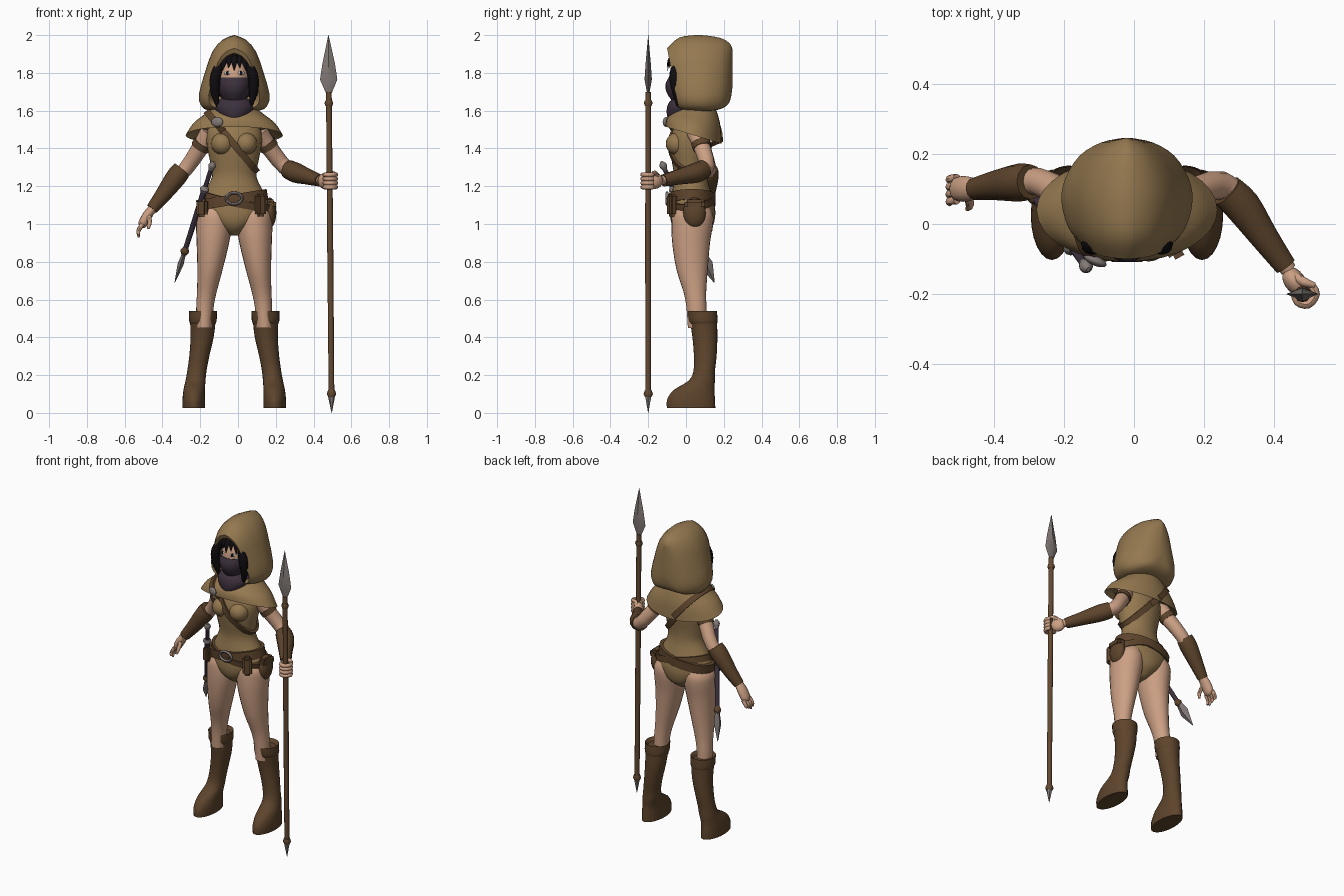
import bpy, bmesh, math
from math import sin, cos, pi
from mathutils import Vector, Matrix
from mathutils.bvhtree import BVHTree

cube = bpy.data.objects.get("Cube")
if cube:
    bpy.data.objects.remove(cube, do_unlink=True)

CX = -0.02  # body centre line
made = []


def material(name, r, g, b):
    m = bpy.data.materials.new(name)
    m.use_nodes = True
    m.diffuse_color = (r, g, b, 1)
    m.node_tree.nodes["Principled BSDF"].inputs["Base Color"].default_value = (r, g, b, 1)
    return m


CLOTH = material("tan cloth", .30, .19, .08)
SKIN = material("skin", .60, .35, .23)
LEATHER = material("brown leather", .11, .058, .025)
PURPLE = material("dark purple cloth", .045, .03, .046)
HAIR = material("black hair", .005, .004, .005)
METAL = material("grey metal", .22, .19, .18)
WOOD = material("wood", .125, .066, .03)
WHITE = material("eye white", .6, .55, .5)


def finish(name, bm, mat):
    bmesh.ops.recalc_face_normals(bm, faces=bm.faces)
    me = bpy.data.meshes.new(name)
    bm.to_mesh(me)
    bm.free()
    me.materials.append(mat)
    ob = bpy.data.objects.new(name, me)
    bpy.context.collection.objects.link(ob)
    made.append(ob)
    return ob


def smooth(rows, k):
    """Catmull-Rom interpolation of parameter rows."""
    out, n = [], len(rows)
    for i in range(n - 1):
        quad = zip(rows[max(i - 1, 0)], rows[i], rows[i + 1], rows[min(i + 2, n - 1)])
        quad = list(quad)
        for j in range(k):
            t = j / k
            out.append(tuple(b + .5 * t * (c - a + t * (2 * a - 5 * b + 4 * c - d
                       + t * (3 * (b - c) + d - a))) for a, b, c, d in quad))
    return out + [tuple(rows[-1])]


def skin(name, sections, mat, loop=False):
    """Bridge equal sections into a surface, capped unless it loops."""
    bm = bmesh.new()
    rings = [[bm.verts.new(p) for p in s] for s in sections]
    n = len(rings[0])
    for a, b in zip(rings, rings[1:] + (rings[:1] if loop else [])):
        for i in range(n):
            j = (i + 1) % n
            bm.faces.new((a[i], a[j], b[j], b[i]))
    if not loop:
        bm.faces.new(rings[0])
        bm.faces.new(rings[-1])
    return finish(name, bm, mat)


def stack(name, rows, mat, k=3, extra=(), n=24):
    """Horizontal ellipses: x, y, z, rx, ry, tilt."""
    rows = [tuple(r) + (0,) * (6 - len(r)) for r in rows]
    return skin(name, [[(x + rx * cos(2 * pi * i / n), y + ry * sin(2 * pi * i / n),
                         z + tilt * sin(2 * pi * i / n)) for i in range(n)]
                       for x, y, z, rx, ry, tilt in smooth(rows, k) + list(extra)], mat)


def tube(name, path, mat, k=3, n=12, flat=1.0, ref=(0, 1, 0)):
    """Round or flattened limb along x, y, z, radius points."""
    rows = smooth(path, k)
    pts = [Vector(r[:3]) for r in rows]
    sections = []
    for i, p in enumerate(pts):
        t = (pts[min(i + 1, len(pts) - 1)] - pts[max(i - 1, 0)]).normalized()
        side = t.cross(Vector(ref)).normalized()
        up = side.cross(t)
        r = max(rows[i][3], .001)
        sections.append([p + r * (cos(2 * pi * j / n) * side + flat * sin(2 * pi * j / n) * up)
                         for j in range(n)])
    return skin(name, sections, mat)


def blob(name, loc, scale, mat, rz=0.0):
    bm = bmesh.new()
    m = Matrix.Translation(loc) @ Matrix.Rotation(rz, 4, 'Z') @ Matrix.Diagonal((*scale, 1))
    bmesh.ops.create_uvsphere(bm, u_segments=20, v_segments=12, radius=1, matrix=m)
    return finish(name, bm, mat)


def pouch(name, loc, size, rz):
    bm = bmesh.new()
    m = Matrix.Translation(loc) @ Matrix.Rotation(rz, 4, 'Z') @ Matrix.Diagonal((*size, 1))
    bmesh.ops.create_cube(bm, size=1, matrix=m)
    bmesh.ops.bevel(bm, geom=bm.edges[:], offset=.013, segments=2, affect='EDGES')
    return finish(name, bm, LEATHER)


def strap(name, centre, sx, sy, width, targets, thick=.009):
    """Leather band hugging the targets along a tilted plane."""
    trees = [BVHTree.FromPolygons([v.co for v in o.data.vertices],
                                  [p.vertices[:] for p in o.data.polygons]) for o in targets]
    c, across = Vector(centre), Vector((-sx, -sy, 1)).normalized() * width / 2
    sections = []
    for i in range(48):
        a = 2 * pi * i / 48
        u = Vector((cos(a), sin(a), sx * cos(a) + sy * sin(a))).normalized()
        hits = [t.ray_cast(c + u * .6, -u) for t in trees]
        p = c + u * (.6 - min([h[3] for h in hits if h[0]] or [.5]))
        lo, hi = p - u * .008, p + u * thick
        sections.append([lo - across, lo + across, hi + across, hi - across])
    return skin(name, sections, LEATHER, loop=True)


# Torso, shoulder mantle and scarf
torso = stack("leotard", [(CX, .03, .94, .025, .05), (CX, .035, .98, .09, .10),
    (CX, .035, 1.03, .155, .118), (CX, .035, 1.09, .187, .118), (CX, .03, 1.16, .16, .105),
    (CX, .025, 1.25, .118, .088), (CX, .02, 1.33, .128, .095), (CX, .02, 1.42, .145, .108),
    (CX, .025, 1.5, .14, .095), (CX, .03, 1.57, .07, .06)], CLOTH)
mantle = stack("shoulder_mantle", [(CX, .055, 1.63, .10, .09), (CX, .045, 1.59, .145, .12),
    (CX, .04, 1.535, .215, .143, -.02), (CX, .04, 1.47, .258, .148, -.045)], CLOTH,
    extra=[(CX, .04, 1.5, .21, .12, -.04)], n=32)
stack("neck", [(CX, .02, 1.52, .05, .05), (CX, .02, 1.7, .045, .045)], SKIN)
stack("scarf", [(CX, -.05, 1.53, .02, .03), (CX, -.02, 1.57, .075, .08),
    (CX, -.005, 1.62, .105, .095), (CX, .005, 1.655, .085, .085), (CX, .01, 1.67, .05, .05)], PURPLE)

# Head, mask and hair
blob("head", (CX, .01, 1.77), (.085, .1, .13), SKIN)
stack("face_mask", [(CX, .01, 1.62, .04, .055), (CX, .005, 1.66, .062, .085),
    (CX, 0, 1.70, .08, .104), (CX, 0, 1.74, .088, .108), (CX, .01, 1.775, .087, .103)], PURPLE)
blob("hair_cap", (CX, .045, 1.775), (.118, .1, .135), HAIR)
for i in range(7):
    d = (i - 3) * .025
    y = -.075 + abs(d) * .4
    tip = 1.825 - .014 * (i % 2)
    tube("hair_bang", [(CX + d * .6, y + .04, 1.895, .022), (CX + d, y - .012, 1.87, .018),
                       (CX + d * 1.25, y - .022, tip, .001)], HAIR, n=6, flat=.6)
for s in (-1, 1):
    tube("side_lock", [(CX + s * .06, -.04, 1.88, .02), (CX + s * .098, -.06, 1.79, .028),
                       (CX + s * .102, -.05, 1.70, .024), (CX + s * .085, -.04, 1.61, .004)], HAIR)
    blob("eye", (CX + s * .038, -.078, 1.80), (.019, .004, .011), WHITE, s * .45)
    blob("iris", (CX + s * .036, -.081, 1.80), (.009, .003, .011), HAIR, s * .45)

# Hood: pointed arches lofted front to back, y, half width, top, bottom, lean
ARCH = smooth([(0, 1), (.33, .94), (.62, .78), (.82, .52), (1, .22), (.94, .07), (.7, 0), (0, 0)], 2)
ARCH = ARCH + [(-x, h) for x, h in reversed(ARCH[1:-1])]
outer = smooth([(-.10, .135, 1.93, 1.615, .06), (-.04, .168, 1.985, 1.605, .04),
    (.05, .187, 2.0, 1.6, .02), (.13, .176, 1.995, 1.6, 0), (.195, .135, 1.98, 1.615, 0),
    (.232, .075, 1.955, 1.65, 0), (.245, .015, 1.93, 1.72, 0)], 3)
inner = [(.03, .11, 1.88, 1.64, 0), (-.09, .124, 1.905, 1.63, .06)]
skin("hood", [[(CX + x * w, y + lean * (1 - h), b + h * (t - b)) for x, h in ARCH]
              for y, w, t, b, lean in inner + outer], CLOTH)

# Legs, boots and chest, mirrored
thighs = []
for s in (-1, 1):
    blob("chest", (CX + s * .062, -.045, 1.425), (.06, .062, .06), CLOTH)
    thighs.append(stack("leg", [(CX + s * .16, .06, .45, .042, .05), (CX + s * .155, .055, .56, .046, .053),
        (CX + s * .145, .047, .64, .052, .06), (CX + s * .128, .032, .76, .067, .083),
        (CX + s * .113, .027, .9, .086, .1), (CX + s * .107, .033, 1.0, .095, .11),
        (CX + s * .105, .035, 1.06, .088, .105), (CX + s * .09, .035, 1.12, .05, .07)], SKIN))
    stack("boot", [(CX + s * .214, .027, .025, .06, .128), (CX + s * .214, .027, .07, .06, .127),
        (CX + s * .212, .042, .12, .057, .108), (CX + s * .205, .083, .17, .053, .07),
        (CX + s * .198, .096, .22, .051, .057), (CX + s * .185, .102, .3, .053, .06),
        (CX + s * .17, .1, .4, .061, .066), (CX + s * .166, .092, .49, .068, .072)], LEATHER)
    stack("boot_cuff", [(CX + s * .166, .094, .47, .066, .07), (CX + s * .166, .09, .49, .073, .077),
        (CX + s * .165, .086, .54, .074, .078)], LEATHER,
        extra=[(CX + s * .165, .086, .52, .055, .06, 0)])

# Lowered right arm with open hand
tube("right_upper_arm", [(-.15, .05, 1.49, .05), (-.19, .075, 1.42, .046), (-.27, .12, 1.3, .04),
                         (-.36, .115, 1.2, .036), (-.46, .1, 1.07, .024)], SKIN)
tube("right_bracer", [(-.295, .12, 1.29, .05), (-.33, .118, 1.245, .054), (-.40, .11, 1.15, .042),
                      (-.455, .1, 1.08, .032)], LEATHER)
tube("right_armband", [(-.185, .072, 1.43, .051), (-.203, .082, 1.402, .05)], LEATHER, k=1)
tube("right_palm", [(-.455, .1, 1.08, .022), (-.48, .1, 1.045, .026), (-.505, .1, 1.0, .024),
                    (-.515, .1, .985, .012)], SKIN, flat=1.4)
for i in range(4):
    y = .068 + i * .021
    drop = .012 * abs(i - 1)
    tube("right_finger", [(-.505, y, 1.0, .012), (-.527, y - .003, .965, .011),
                          (-.525, y - .012, .93 + drop, .006)], SKIN, n=8)
tube("right_thumb", [(-.475, .085, 1.05, .014), (-.468, .055, 1.01, .012),
                     (-.475, .043, .975, .007)], SKIN, n=8)

# Raised left arm gripping the spear
tube("left_upper_arm", [(.11, .05, 1.49, .05), (.155, .08, 1.42, .046), (.25, .11, 1.3, .041),
                        (.33, .03, 1.265, .038), (.44, -.13, 1.23, .024)], SKIN)
tube("left_bracer", [(.265, .095, 1.29, .05), (.31, .05, 1.27, .053), (.37, -.035, 1.25, .042),
                     (.432, -.12, 1.23, .032)], LEATHER)
tube("left_armband", [(.15, .078, 1.43, .051), (.168, .086, 1.402, .05)], LEATHER, k=1)
blob("left_palm", (.458, -.163, 1.228), (.03, .045, .042), SKIN, .6)
for i in range(4):
    z = 1.195 + i * .022
    arc = [(.488 + .03 * cos(a), -.2 + .03 * sin(a), z, .0125) for a in (.9 * pi, 1.25 * pi, 1.6 * pi, 2 * pi, 2.3 * pi)]
    tube("left_finger", arc, SKIN, n=8, ref=(0, 0, 1))
tube("left_thumb", [(.46, -.15, 1.25, .014), (.485, -.165, 1.27, .013), (.515, -.175, 1.268, .008)],
     SKIN, n=8, ref=(0, 0, 1))

# Spear
tube("spear_shaft", [(.495, -.2, .09, .015), (.488, -.2, .9, .016), (.481, -.2, 1.7, .015)], WOOD, k=1)
tube("spear_blade", [(.481, -.2, 1.69, .014), (.48, -.2, 1.765, .046), (.48, -.2, 1.85, .033),
                     (.479, -.2, 2.0, .001)], METAL, k=1, n=4, flat=.42)
tube("spear_collar", [(.481, -.2, 1.625, .018), (.481, -.2, 1.64, .023), (.481, -.2, 1.655, .018)], WOOD, k=1)
tube("spear_butt_collar", [(.495, -.2, .085, .018), (.495, -.2, .1, .025), (.495, -.2, .12, .018)], WOOD, k=1)
tube("spear_spike", [(.495, -.2, .09, .019), (.496, -.2, 0, .001)], METAL, k=1, n=6)

# Belts, chest strap, clasp and buckle
strap("chest_strap", (CX, .03, 1.42), -1.2, 0, .036, [torso, mantle])
strap("main_belt", (CX, .03, 1.13), .16, 0, .055, [torso] + thighs, .014)
strap("second_belt", (CX, .03, 1.125), -.2, .12, .038, [torso] + thighs, .011)
blob("strap_clasp", (-.11, -.105, 1.54), (.034, .014, .026), METAL, -.4)
ring = [(CX + .042 * cos(a), -.1, 1.135 + .03 * sin(a), .008) for a in [i * pi / 8 for i in range(17)]]
tube("belt_buckle", ring, METAL, k=1, n=8)

# Pouches
blob("large_pouch", (.168, .045, 1.06), (.035, .06, .08), LEATHER)
pouch("large_pouch_flap", (.172, .045, 1.105), (.06, .105, .05), 0)
pouch("front_pouch", (.12, -.075, 1.1), (.055, .045, .12), .5)
pouch("right_pouch", (-.183, -.035, 1.085), (.06, .07, .095), -.4)

# Slung short blade at the right hip
top, end = Vector((-.13, -.13, 1.33)), Vector((-.335, .15, .69))


def along(t, r):
    return (*top.lerp(end, t), r)


tube("dagger_pommel", [along(0, .006), along(.03, .02), along(.07, .012)], METAL)
tube("dagger_grip", [along(.05, .012), along(.26, .012)], PURPLE, k=1)
tube("dagger_guard", [along(.2, .014), along(.23, .026), along(.26, .014)], METAL, k=1)
tube("dagger_sheath", [along(.25, .016), along(.74, .013)], PURPLE, k=1)
tube("dagger_collar", [along(.71, .013), along(.74, .023), along(.77, .013)], LEATHER)
tube("dagger_tip", [along(.76, .01), along(.85, .016), along(1, .001)], METAL, k=1, n=4, flat=2.2)

# Smooth shading with crisp edges
bpy.ops.object.select_all(action='DESELECT')
for ob in made:
    ob.select_set(True)
bpy.context.view_layer.objects.active = made[0]
bpy.ops.object.shade_smooth_by_angle(angle=math.radians(45))
